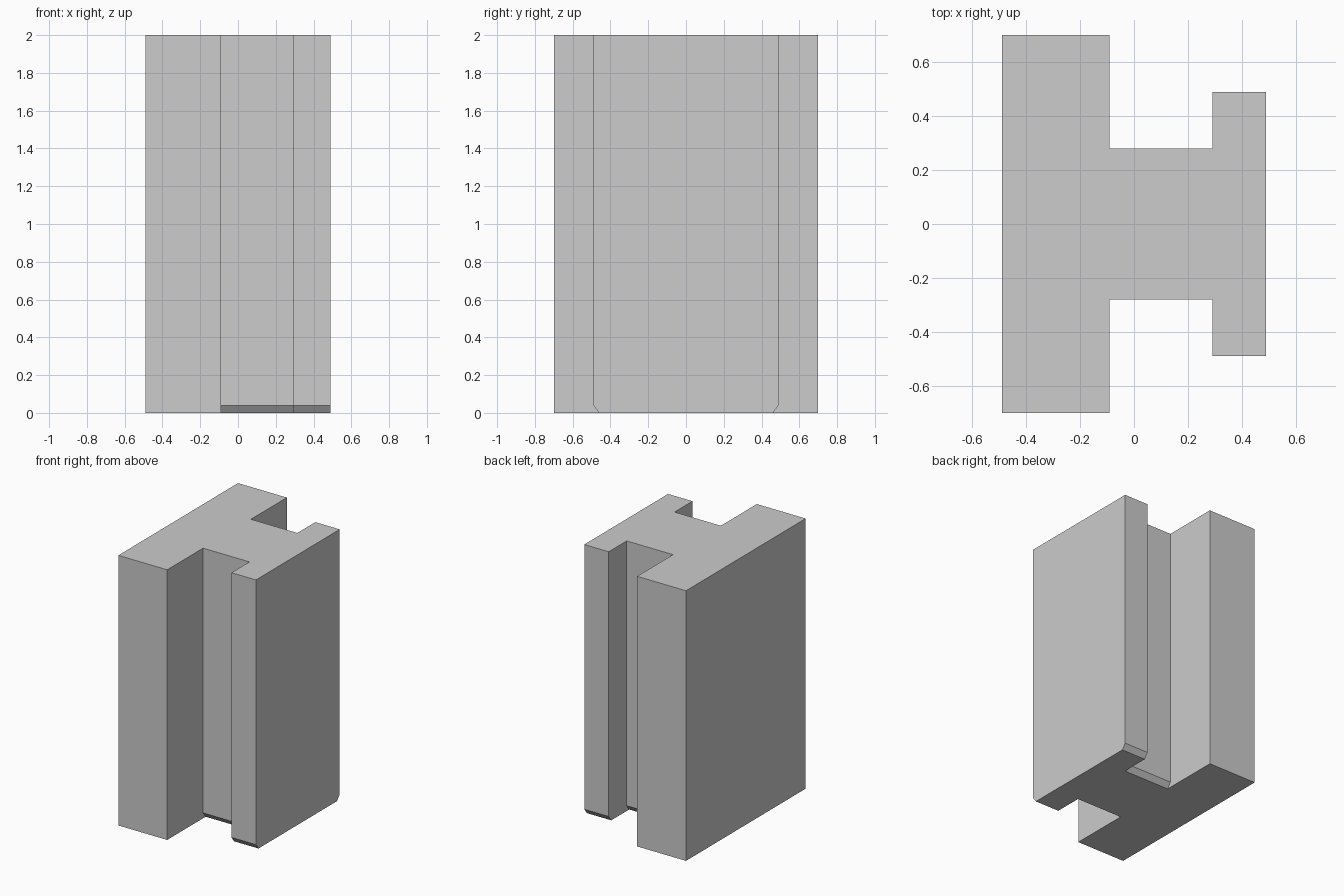
import bpy, bmesh, math

cube = bpy.data.objects.get("Cube")
if cube:
    bpy.data.objects.remove(cube, do_unlink=True)

# Plain grey material
grey = bpy.data.materials.new("light_grey")
grey.use_nodes = True
colour = (0.604, 0.604, 0.604, 1)
grey.diffuse_color = colour
grey.node_tree.nodes["Principled BSDF"].inputs["Base Color"].default_value = colour

HEIGHT, CHAMFER_Z, CHAMFER_Y = 2.0, 0.04, 0.03
WIDE, WEB, NARROW = 0.70, 0.28, 0.49          # half depths
X0, X1, X2, X3 = -0.49, -0.09, 0.29, 0.49     # flange and web limits


def section(inset):
    """H-shaped outline; the web and narrow flange can be inset."""
    web, narrow = WEB - inset, NARROW - inset
    half = [(X0, WIDE), (X1, WIDE), (X1, web), (X2, web), (X2, narrow), (X3, narrow)]
    return [(x, -y) for x, y in half] + half[::-1]


# Loft the outline through the bottom, chamfer top and upper end
bm = bmesh.new()
levels = [(0, CHAMFER_Y), (CHAMFER_Z, 0), (HEIGHT, 0)]
rings = [[bm.verts.new((x, y, z)) for x, y in section(inset)] for z, inset in levels]
for low, high in zip(rings, rings[1:]):
    for i in range(len(low)):
        j = (i + 1) % len(low)
        bm.faces.new((low[i], low[j], high[j], high[i]))
bm.faces.new(rings[0][::-1])
bm.faces.new(rings[-1])

# Merge the flat wall strips and tidy the normals
bmesh.ops.dissolve_limit(bm, angle_limit=math.radians(1), verts=bm.verts[:], edges=bm.edges[:])
bmesh.ops.recalc_face_normals(bm, faces=bm.faces[:])

mesh = bpy.data.meshes.new("slotted_block")
bm.to_mesh(mesh)
bm.free()
mesh.materials.append(grey)
block = bpy.data.objects.new("slotted_block", mesh)
bpy.context.collection.objects.link(block)
